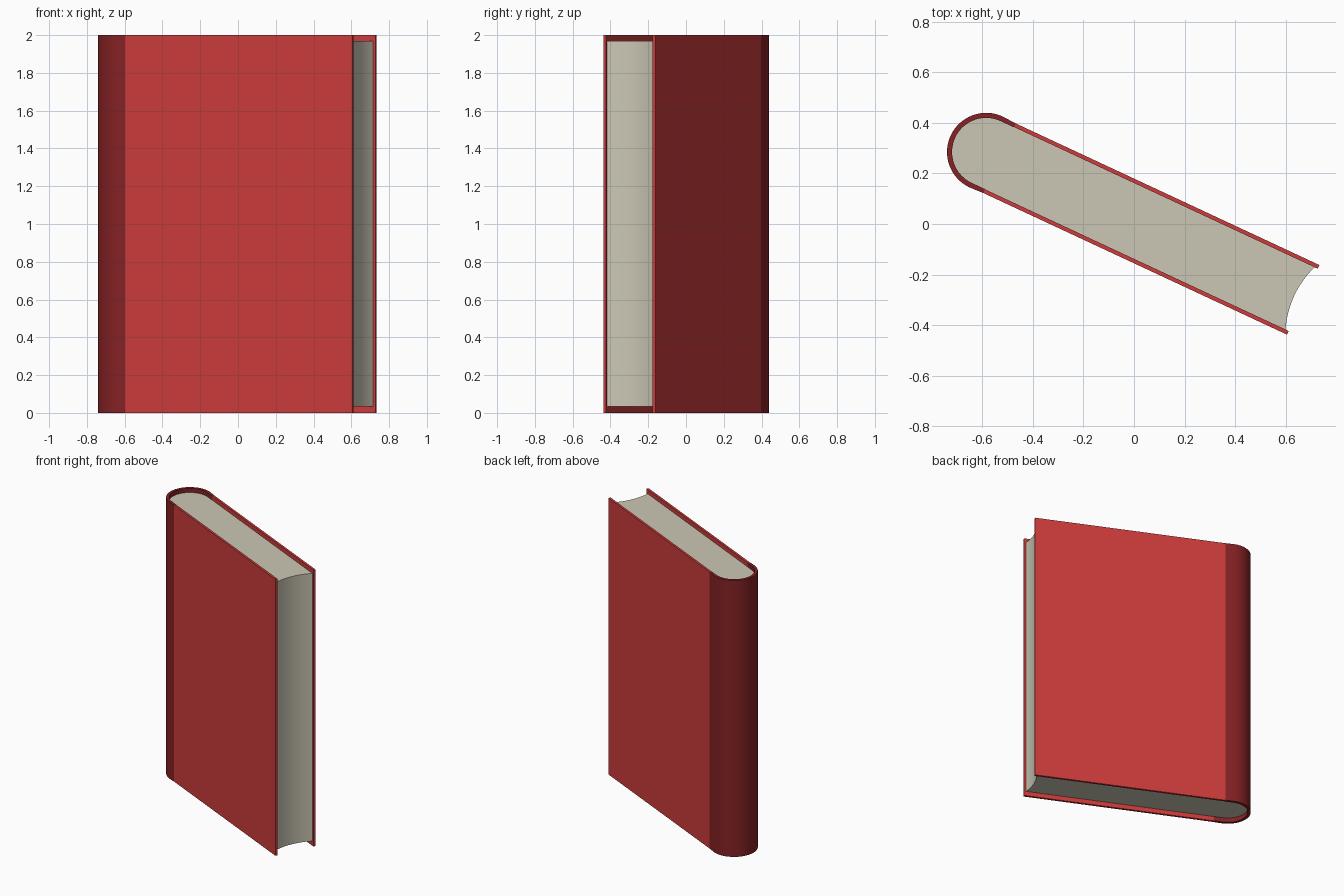
import bpy, bmesh, math
from mathutils import Matrix

if "Cube" in bpy.data.objects:
    bpy.data.objects.remove(bpy.data.objects["Cube"])

# The book is drawn in plan (u = spine to fore edge, v = thickness), then turned
TURN = Matrix.Rotation(math.radians(-25), 4, 'Z')
V0 = 0.011                    # centre line offset
U_SPINE, U_JOIN, U_END = -0.651, -0.593, 0.734
HALF, INNER = 0.152, 0.136    # cover outer / inner half thickness
HEIGHT = 2.0


def material(name, rgb):
    m = bpy.data.materials.new(name)
    m.diffuse_color = (*rgb, 1)
    m.use_nodes = True
    m.node_tree.nodes["Principled BSDF"].inputs["Base Color"].default_value = m.diffuse_color
    return m


RED = material("cover red", (0.61, 0.045, 0.045))
DARK = material("spine dark red", (0.235, 0.016, 0.018))
CREAM = material("page cream", (0.60, 0.575, 0.465))


def extrude_profile(name, pts, z0, z1, mat):
    bm = bmesh.new()
    face = bm.faces.new([bm.verts.new((u, v + V0, z0)) for u, v in pts])
    ext = bmesh.ops.extrude_face_region(bm, geom=[face])
    top = [g for g in ext["geom"] if isinstance(g, bmesh.types.BMVert)]
    bmesh.ops.translate(bm, verts=top, vec=(0, 0, z1 - z0))
    bmesh.ops.recalc_face_normals(bm, faces=bm.faces)
    bm.transform(TURN)
    me = bpy.data.meshes.new(name)
    bm.to_mesh(me)
    bm.free()
    me.materials.append(mat)
    ob = bpy.data.objects.new(name, me)
    bpy.context.collection.objects.link(ob)
    bpy.ops.object.select_all(action='DESELECT')
    ob.select_set(True)
    bpy.context.view_layer.objects.active = ob
    bpy.ops.object.shade_smooth_by_angle(angle=math.radians(30))
    return ob


def half_circle(r, n=32):
    # From +v round the back of the spine to -v
    return [(U_SPINE + r * math.cos(a), r * math.sin(a))
            for a in (math.pi / 2 + math.pi * i / n for i in range(n + 1))]


# Flat cover boards
for name, s in (("front_cover", -1), ("back_cover", 1)):
    extrude_profile(name, [(U_JOIN, s * INNER), (U_END, s * INNER),
                           (U_END, s * HALF), (U_JOIN, s * HALF)], 0, HEIGHT, RED)

# Rounded spine, running a little way onto both boards
outer = [(U_JOIN, HALF)] + half_circle(0.155) + [(U_JOIN, -HALF)]
inner = [(U_JOIN, INNER - 0.001)] + half_circle(INNER - 0.001) + [(U_JOIN, -INNER + 0.001)]
extrude_profile("spine", outer + inner[::-1], 0, HEIGHT, DARK)

# Page block with a hollow fore edge
fore = []
for i in range(25):
    t = -1 + 2 * i / 24
    fore.append((0.72 - 0.025 * (1 - t * t), t * INNER))
extrude_profile("pages", half_circle(INNER) + fore, 0.033, 1.97, CREAM)
